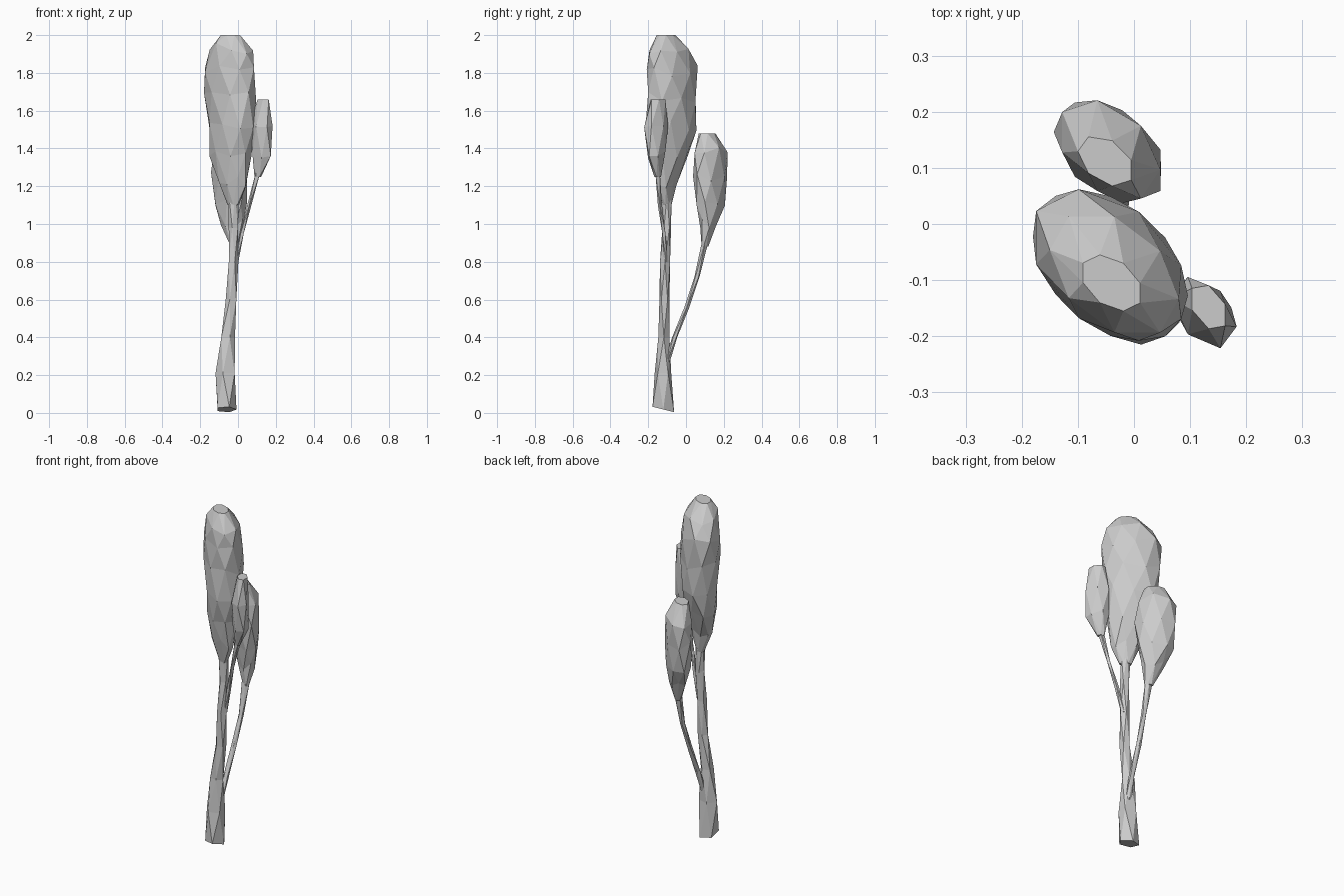
import bpy
import bmesh
import math
import random

random.seed(4)

default_cube = bpy.data.objects.get("Cube")
if default_cube:
    bpy.data.objects.remove(default_cube, do_unlink=True)

GREY = (0.6, 0.6, 0.6, 1.0)
material = bpy.data.materials.new("plain grey")
material.use_nodes = True
material.diffuse_color = GREY
material.node_tree.nodes["Principled BSDF"].inputs["Base Color"].default_value = GREY


def faceted_loft(name, rings, sides, skew=0.0, jitter=0.0):
    """Skin rings (x, y, z, half width, half depth) with staggered triangles."""
    bm = bmesh.new()
    loops = []
    for level, (x, y, z, half_x, half_y) in enumerate(rings):
        inner = 0 < level < len(rings) - 1
        loop = []
        for i in range(sides):
            angle = math.tau * (i + level % 2 / 2) / sides
            lift = random.uniform(-jitter, jitter) if inner else 0
            loop.append(bm.verts.new((x + half_x * math.cos(angle),
                                      y + half_y * math.sin(angle - skew),
                                      z + lift)))
        loops.append(loop)

    for level, (low, high) in enumerate(zip(loops, loops[1:])):
        for i in range(sides):
            n = (i + 1) % sides
            if level % 2:
                bm.faces.new((low[i], low[n], high[n]))
                bm.faces.new((low[i], high[n], high[i]))
            else:
                bm.faces.new((low[i], low[n], high[i]))
                bm.faces.new((low[n], high[n], high[i]))
    bm.faces.new(loops[0][::-1])
    bm.faces.new(loops[-1])
    bmesh.ops.recalc_face_normals(bm, faces=bm.faces)

    mesh = bpy.data.meshes.new(name)
    bm.to_mesh(mesh)
    bm.free()
    mesh.materials.append(material)
    obj = bpy.data.objects.new(name, mesh)
    bpy.context.collection.objects.link(obj)
    return obj


# Trunk: thick foot, slender stem
trunk = faceted_loft("trunk", [
    (-.063, -.12, .02, .055, .06),
    (-.063, -.122, .21, .056, .046),
    (-.056, -.117, .4, .04, .031),
    (-.034, -.114, .6, .031, .028),
    (-.026, -.111, .8, .028, .028),
    (-.022, -.102, .98, .027, .024),
    (-.025, -.1, 1.16, .03, .025),
], sides=5)
# Slanted foot, deeper at the front
for vertex in trunk.data.vertices:
    if vertex.co.z < .1:
        vertex.co.z = .018 - .25 * (vertex.co.y + .12)

# Branches
faceted_loft("back_branch", [
    (-.045, -.1, .27, .018, .015),
    (-.035, -.06, .4, .017, .014),
    (-.028, .005, .56, .016, .014),
    (-.02, .058, .72, .015, .014),
    (-.018, .1, .9, .024, .018),
], sides=5)
faceted_loft("side_branch", [
    (-.01, -.105, .8, .012, .012),
    (.022, -.117, .95, .012, .012),
    (.06, -.138, 1.1, .011, .011),
    (.105, -.15, 1.27, .017, .017),
], sides=4)

# Crowns
faceted_loft("main_crown", [
    (-.025, -.1, 1.1, .03, .025),
    (-.03, -.105, 1.22, .075, .055),
    (-.04, -.085, 1.37, .112, .1),
    (-.035, -.08, 1.52, .125, .135),
    (-.042, -.075, 1.67, .138, .135),
    (-.045, -.073, 1.81, .14, .135),
    (-.035, -.09, 1.93, .115, .112),
    (-.04, -.105, 2.0, .055, .05),
], sides=8, skew=.4, jitter=.03)
faceted_loft("back_crown", [
    (-.018, .1, .88, .022, .018),
    (-.03, .12, 1.0, .06, .045),
    (-.04, .13, 1.12, .088, .077),
    (-.043, .128, 1.25, .1, .092),
    (-.045, .132, 1.38, .092, .09),
    (-.05, .112, 1.48, .05, .045),
], sides=7, skew=.4, jitter=.025)
faceted_loft("side_crown", [
    (.105, -.15, 1.25, .018, .018),
    (.125, -.155, 1.37, .056, .05),
    (.125, -.158, 1.53, .058, .064),
    (.133, -.148, 1.66, .034, .042),
], sides=6, skew=.4, jitter=.02)
